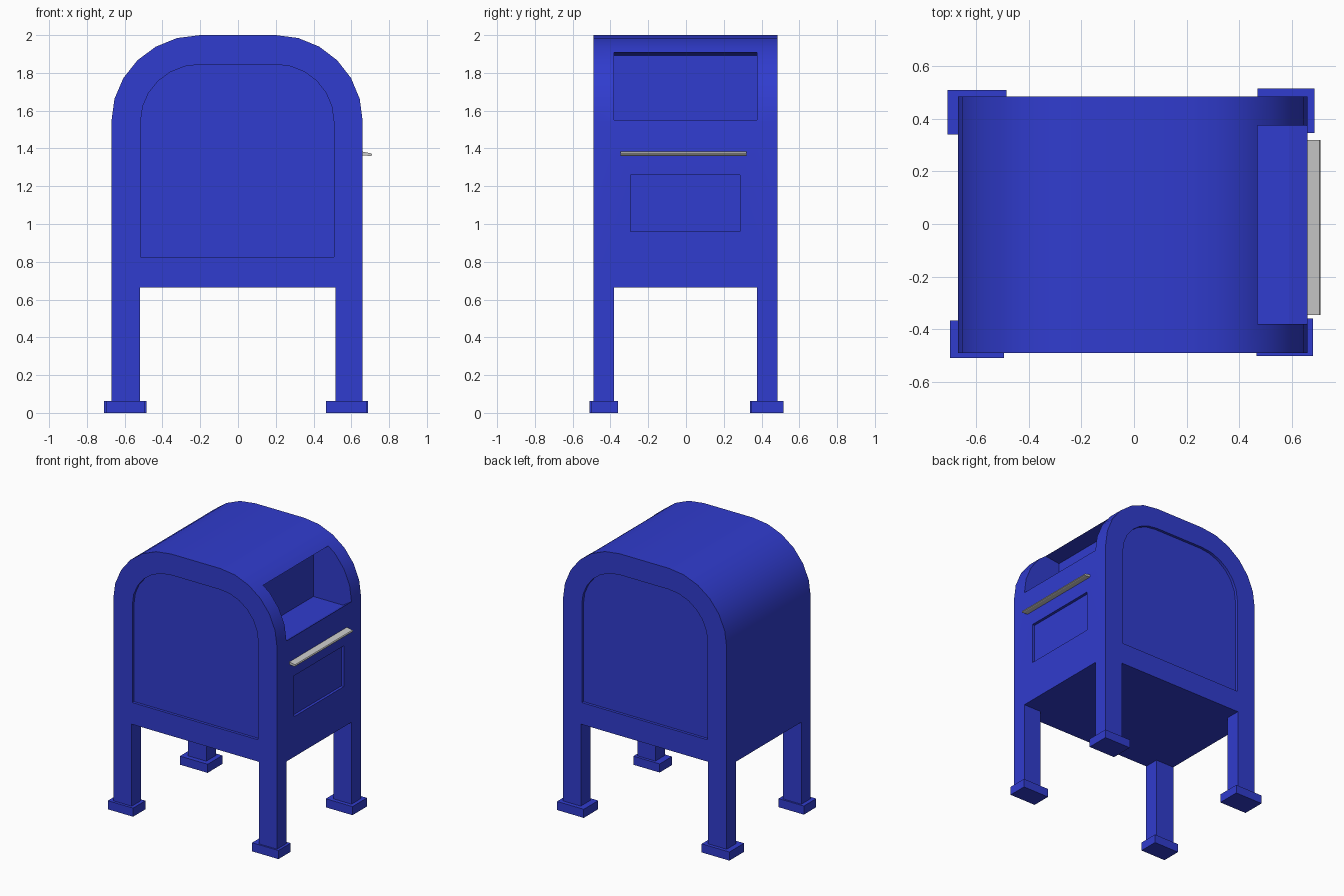
import bpy, bmesh, math
from mathutils import Vector

if "Cube" in bpy.data.objects:
    bpy.data.objects.remove(bpy.data.objects["Cube"])

blue = bpy.data.materials.new("blue_paint")
blue.diffuse_color = (0.03, 0.045, 0.62, 1)
blue.use_nodes = True
blue.node_tree.nodes["Principled BSDF"].inputs["Base Color"].default_value = blue.diffuse_color


def prism(name, pts, y0, y1, mat=None):
    """Extrude an x-z outline along y."""
    bm = bmesh.new()
    face = bm.faces.new([bm.verts.new((x, y0, z)) for x, z in pts])
    new = bmesh.ops.extrude_face_region(bm, geom=[face])["geom"]
    bmesh.ops.translate(bm, vec=Vector((0, y1 - y0, 0)),
                        verts=[v for v in new if isinstance(v, bmesh.types.BMVert)])
    bmesh.ops.recalc_face_normals(bm, faces=bm.faces)
    me = bpy.data.meshes.new(name)
    bm.to_mesh(me)
    bm.free()
    if mat:
        me.materials.append(mat)
    ob = bpy.data.objects.new(name, me)
    bpy.context.collection.objects.link(ob)
    return ob


def box(name, x0, x1, y0, y1, z0, z1, mat=None):
    return prism(name, [(x0, z0), (x1, z0), (x1, z1), (x0, z1)], y0, y1, mat)


def arch(left, right, bottom, spring, top, flat=0.2, n=6):
    """Rectangle outline with two rounded upper corners."""
    pts = [(left, bottom), (right, bottom)]
    angles = [math.radians(90 * i / n) for i in range(n + 1)]
    for a in angles:
        pts.append((flat + (right - flat) * math.cos(a), spring + (top - spring) * math.sin(a)))
    for a in reversed(angles):
        pts.append((-flat + (left + flat) * math.cos(a), spring + (top - spring) * math.sin(a)))
    return pts


def activate(ob):
    bpy.ops.object.select_all(action='DESELECT')
    ob.select_set(True)
    bpy.context.view_layer.objects.active = ob


# Arched body
body = prism("body", arch(-0.67, 0.66, 0.665, 1.545, 2.0), -0.49, 0.485, blue)

# Recessed panels on front, back and right, and the letter opening
panel = arch(-0.515, 0.507, 0.825, 1.545, 1.845)
opening = [(0.35, 1.505), (0.59, 1.505), (0.66, 1.55), (0.8, 1.55),
           (0.8, 1.95), (0.485, 1.91), (0.35, 1.893)]
cutters = [
    prism("front_panel_cutter", panel, -0.6, -0.47),
    prism("back_panel_cutter", panel, 0.465, 0.6),
    box("side_panel_cutter", 0.64, 0.8, -0.295, 0.285, 0.96, 1.26),
    prism("opening_cutter", opening, -0.38, 0.375),
]
for c in cutters:
    c.hide_render = True
    mod = body.modifiers.new(c.name, 'BOOLEAN')
    mod.operation = 'DIFFERENCE'
    mod.solver = 'EXACT'
    mod.object = c
    activate(body)
    bpy.ops.object.modifier_apply(modifier=mod.name)
    bpy.data.objects.remove(c)
activate(body)
bpy.ops.object.shade_smooth_by_angle(angle=math.radians(30))

# Legs with their slightly uneven feet
legs = {
    "front_left": ((-0.67, -0.52, -0.49, -0.38), (-0.70, -0.495, -0.51, -0.367)),
    "front_right": ((0.515, 0.66, -0.49, -0.38), (0.466, 0.68, -0.502, -0.36)),
    "back_left": ((-0.67, -0.52, 0.375, 0.485), (-0.71, -0.485, 0.34, 0.51)),
    "back_right": ((0.515, 0.66, 0.375, 0.485), (0.47, 0.687, 0.347, 0.515)),
}
for name, (leg, foot) in legs.items():
    box(name + "_leg", *leg, 0, 0.665, blue)
    box(name + "_foot", *foot, 0, 0.063, blue)

# Grey pull bar below the opening
prism("pull_bar", [(0.655, 1.364), (0.70, 1.36), (0.708, 1.363), (0.71, 1.368),
                   (0.705, 1.374), (0.655, 1.384)], -0.347, 0.32)
